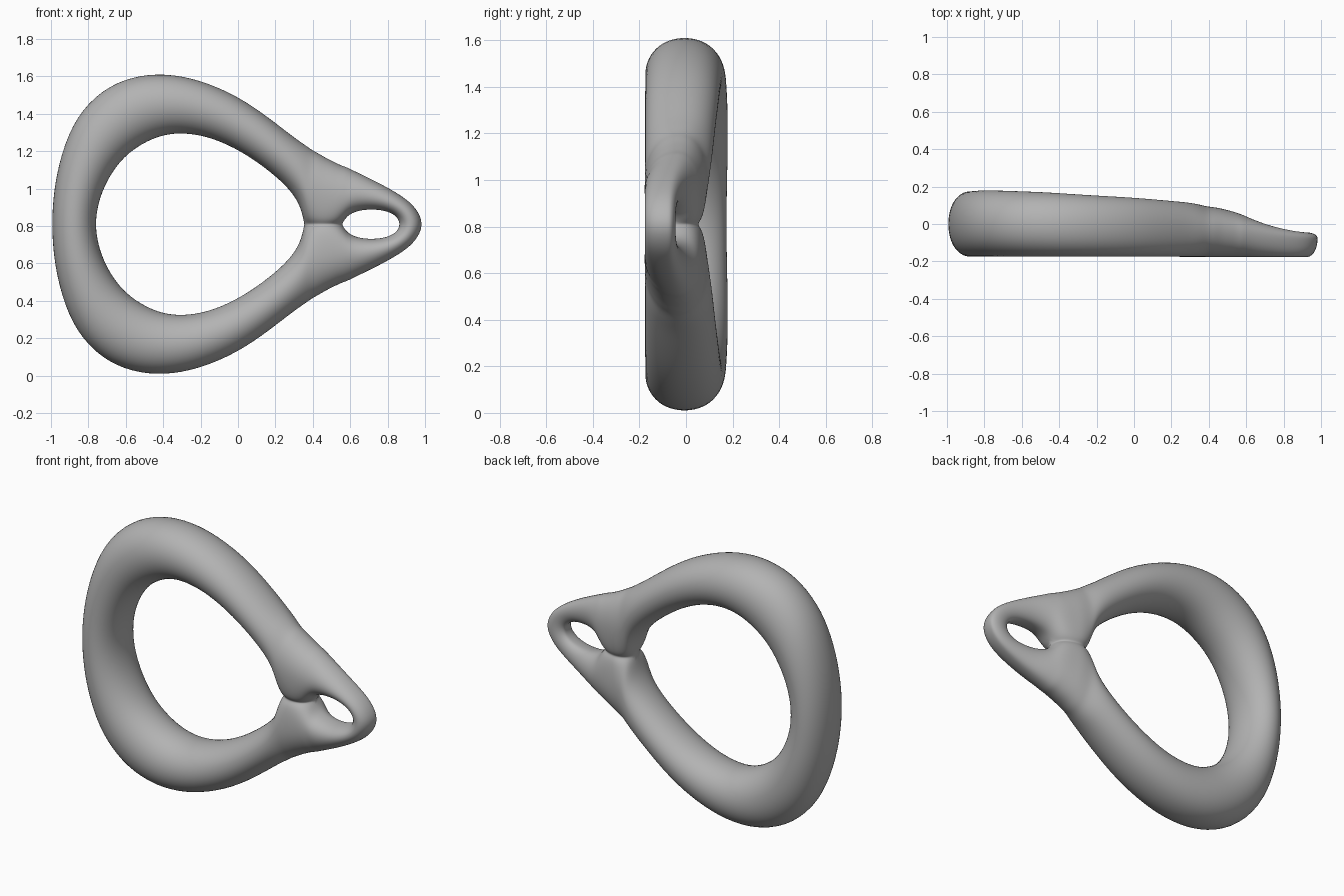
import bpy, bmesh, math
from mathutils import Vector

cube = bpy.data.objects.get("Cube")
if cube:
    bpy.data.objects.remove(cube)

MID_Z = 0.81      # height of the mirror plane
FRONT = -0.18     # flat front depth
SEGMENTS = 14     # points around each cross-section

# Upper-half stations: outer x, outer h, inner x, inner h, back depth, bridge fullness
STATIONS = [
    (-1.0, 0, -.76, 0, .18, 0),
    (-.99, .18, -.745, .11, .18, 0),
    (-.95, .38, -.70, .23, .185, 0),
    (-.87, .58, -.61, .36, .185, 0),
    (-.73, .725, -.48, .445, .18, 0),
    (-.57, .795, -.37, .48, .175, 0),
    (-.40, .813, -.26, .482, .165, 0),
    (-.21, .78, -.13, .455, .155, 0),
    (.0, .69, .02, .385, .145, 0),
    (.17, .57, .17, .28, .13, 0),
    (.29, .475, .28, .18, .12, 0),
    (.35, .435, .335, .09, .11, 0),
    (.40, .40, .353, 0, .10, 0),
    (.43, .385, .38, 0, .095, .45),
    (.47, .36, .42, 0, .09, .65),
    (.51, .34, .46, 0, .08, .7),
    (.55, .32, .50, 0, .07, .65),
    (.58, .31, .535, 0, .06, .45),
    (.61, .295, .555, 0, .05, 0),
    (.66, .27, .59, .052, .03, 0),
    (.74, .23, .66, .075, .0, 0),
    (.81, .192, .735, .078, -.02, 0),
    (.88, .15, .80, .068, -.035, 0),
    (.95, .095, .85, .04, -.043, 0),
    (1.0, 0, .866, 0, -.045, 0),
]


def section(ox, oh, ix, ih, back, full):
    """Rounded loop running inner edge, front, outer edge, back, inner edge."""
    outer, inner = Vector((ox, 0, oh)), Vector((ix, 0, ih))
    equator = (FRONT + back) / 2 + 0.035 * max(0, ox)
    points = []
    for k in range(SEGMENTS + 1):
        a = 2 * math.pi * k / SEGMENTS
        p = inner.lerp(outer, (1 - math.cos(a)) / 2)
        rise = abs(math.sin(a)) ** 0.92
        if math.cos(a) > 0:
            rise = full + (1 - full) * rise
        depth = FRONT if k <= SEGMENTS // 2 else back
        p.y = equator + (depth - equator) * rise
        points.append(p)
    return points


# Loft the upper half; bridge sections stay open on the mirror plane
bm = bmesh.new()
loops = [[bm.verts.new(p) for p in section(*s)] for s in STATIONS]
for a, b in zip(loops, loops[1:]):
    for k in range(SEGMENTS):
        bm.faces.new((a[k], a[k + 1], b[k + 1], b[k]))
bmesh.ops.remove_doubles(bm, verts=bm.verts, dist=0.0005)
bmesh.ops.recalc_face_normals(bm, faces=bm.faces)
mesh = bpy.data.meshes.new("looped_ring")
bm.to_mesh(mesh)
bm.free()

ring = bpy.data.objects.new("looped_ring", mesh)
bpy.context.collection.objects.link(ring)
ring.location.z = MID_Z

# Mirror to the lower half, then smooth
mirror = ring.modifiers.new("Mirror", 'MIRROR')
mirror.use_axis = (False, False, True)
mirror.merge_threshold = 0.001
subsurf = ring.modifiers.new("Smooth", 'SUBSURF')
subsurf.levels = subsurf.render_levels = 2
for poly in mesh.polygons:
    poly.use_smooth = True

grey = bpy.data.materials.new("plain grey")
grey.use_nodes = True
colour = (0.45, 0.45, 0.45, 1)
grey.diffuse_color = colour
grey.node_tree.nodes["Principled BSDF"].inputs["Base Color"].default_value = colour
mesh.materials.append(grey)
